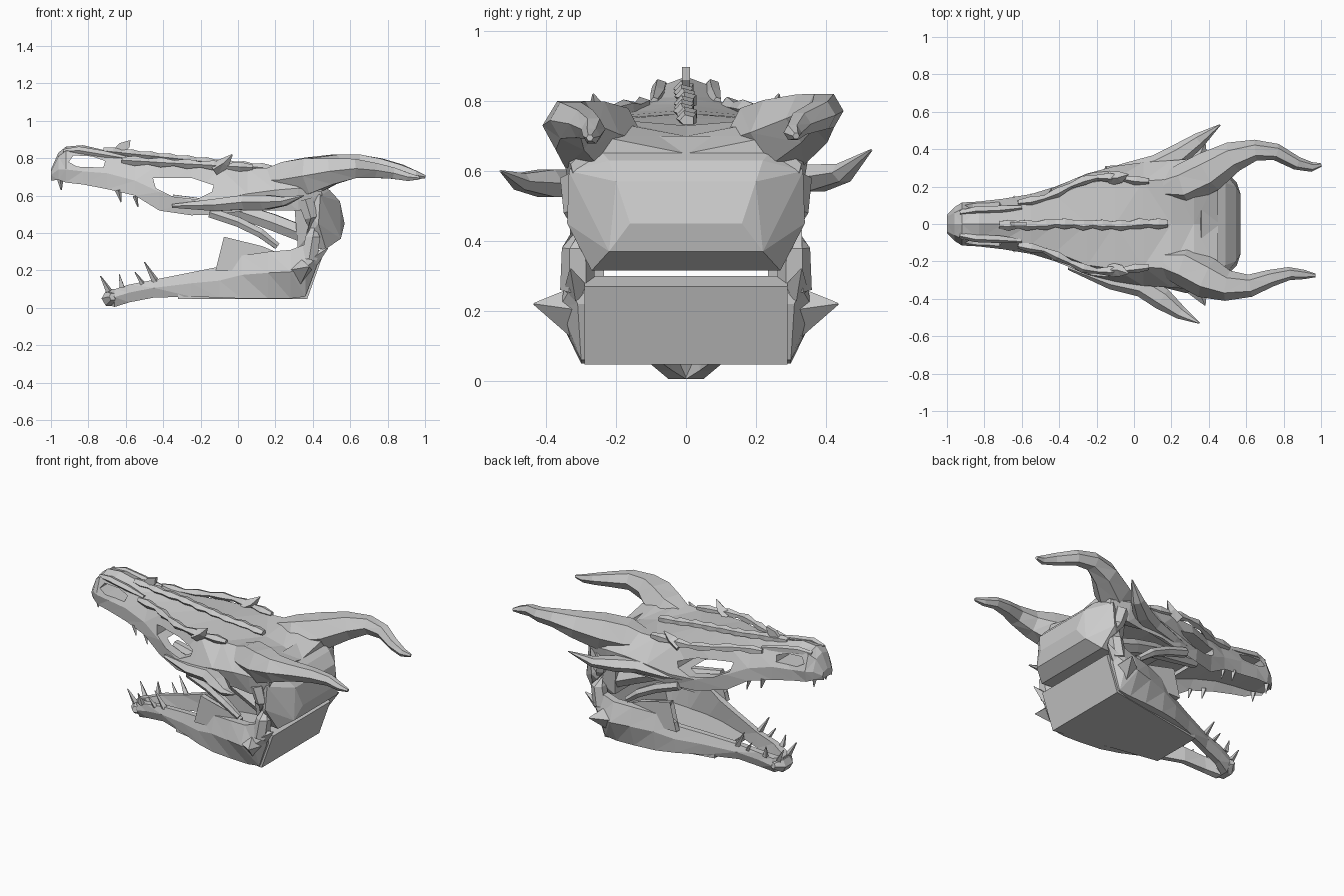
import bpy, bmesh, math, random
from mathutils import Vector

random.seed(4)


def finish(name, bm):
    bmesh.ops.triangulate(bm, faces=[f for f in bm.faces if len(f.verts) > 3])
    bmesh.ops.recalc_face_normals(bm, faces=bm.faces)
    me = bpy.data.meshes.new(name)
    bm.to_mesh(me)
    bm.free()
    ob = bpy.data.objects.new(name, me)
    bpy.context.collection.objects.link(ob)
    return ob


def loft(name, rings):
    bm = bmesh.new()
    vs = [[bm.verts.new(p) for p in r] for r in rings]
    n = len(vs[0])
    for a, b in zip(vs, vs[1:]):
        for i in range(n):
            j = (i + 1) % n
            bm.faces.new((a[i], a[j], b[j], b[i]))
    bm.faces.new(vs[0])
    bm.faces.new(vs[-1])
    return finish(name, bm)


def tube(name, path, sides=6, flat=1.0):
    """path: (x, y, z, radius); flat scales the vertical radius"""
    pts = [Vector(p[:3]) for p in path]
    rings = []
    for i, p in enumerate(path):
        d = (pts[min(i + 1, len(pts) - 1)] - pts[max(i - 1, 0)]).normalized()
        s = d.cross(Vector((0, 0, 1)))
        if s.length < 0.05:
            s = Vector((0, 1, 0))
        s.normalize()
        u = s.cross(d)
        angs = [2 * math.pi * k / sides for k in range(sides)]
        rings.append([pts[i] + p[3] * (s * math.cos(a) + u * flat * math.sin(a)) for a in angs])
    return loft(name, rings)


def both(name, path, **kw):
    for s, side in ((1, "left"), (-1, "right")):
        tube(f"{name}_{side}", [(x, s * y, z, r) for x, y, z, r in path], **kw)


def spike(name, base, tip, r):
    both(name, [(*base, r), (*tip, 0.003)], sides=4)


def prism(name, prof, y0, y1):
    return loft(name, [[(x, y, z) for x, z in prof] for y in (y0, y1)])


# Upper skull: x, roof z, brow y/z, cheek y/z, lip y/z, palate z
skull_rows = [
    (-1.0, .74, .04, .73, .05, .71, .04, .68, .69),
    (-.96, .83, .06, .81, .09, .74, .08, .685, .70),
    (-.92, .862, .08, .84, .115, .74, .10, .67, .70),
    (-.83, .87, .08, .84, .12, .73, .115, .66, .70),
    (-.70, .84, .09, .81, .135, .72, .13, .635, .69),
    (-.55, .81, .11, .79, .16, .68, .16, .60, .66),
    (-.42, .79, .15, .77, .20, .62, .19, .52, .62),
    (-.25, .775, .22, .755, .27, .57, .26, .495, .60),
    (-.10, .765, .24, .75, .31, .58, .29, .50, .60),
    (.05, .75, .23, .745, .33, .61, .31, .52, .60),
    (.20, .73, .24, .75, .34, .63, .31, .52, .58),
    (.32, .70, .27, .75, .35, .64, .33, .52, .54),
    (.45, .65, .25, .70, .33, .62, .31, .54, .54)]
rings = []
for x, zt, wb, zb, wc, zc, wd, zd, zp in skull_rows:
    half = [(wb, zb), (wc, zc), (wd, zd), (wd * .75, zp)]
    ring = [(0, zt)] + half + [(0, zp)] + [(-y, z) for y, z in reversed(half)]
    rings.append([(x, y, z) for y, z in ring])
skull = loft("upper_skull", rings)

# Eye and nostril openings
eye = prism("eye_cutter", [(-.455, .695), (-.44, .64), (-.35, .595), (-.22, .58), (-.14, .62),
                           (-.13, .655), (-.25, .695)], -.7, .7)
nose = prism("nose_cutter", [(-.905, .78), (-.86, .755), (-.72, .75), (-.71, .785),
                             (-.78, .81), (-.88, .815)], -.5, .5)
for cutter in (eye, nose):
    cutter.hide_render = True
    m = skull.modifiers.new("hole", "BOOLEAN")
    m.operation, m.solver, m.object = "DIFFERENCE", "EXACT", cutter
    bpy.context.view_layer.objects.active = skull
    bpy.ops.object.modifier_apply(modifier=m.name)
    bpy.data.objects.remove(cutter)

# Braincase
bm = bmesh.new()
for x, y, z in [(.47, .27, .315), (.55, .22, .37), (.57, .16, .45), (.545, .20, .57), (.49, .22, .63),
                (.36, .10, .69), (.36, .28, .70), (.44, .335, .60), (.43, .34, .45), (.32, .26, .32),
                (.30, .28, .56)]:
    bm.verts.new((x, y, z))
    bm.verts.new((x, -y, z))
bmesh.ops.convex_hull(bm, input=bm.verts)
finish("braincase", bm)

# Horns, slightly uneven
tube("horn_left", [(.10, .19, .68, .05), (.26, .21, .685, .11), (.40, .28, .71, .11), (.53, .36, .75, .082),
                   (.65, .395, .772, .056), (.76, .385, .76, .045), (.87, .325, .735, .036),
                   (.95, .305, .71, .026), (1.0, .315, .70, .01)])
tube("horn_right", [(.10, -.19, .68, .05), (.26, -.22, .685, .11), (.39, -.29, .705, .11), (.50, -.33, .73, .082),
                    (.62, -.33, .745, .06), (.73, -.29, .735, .046), (.83, -.265, .72, .035),
                    (.91, -.27, .70, .025), (.97, -.275, .695, .01)])

# Cheek blades
tube("cheek_blade_left", [(-.32, .22, .545, .015), (-.05, .28, .56, .045), (.12, .31, .58, .06),
                          (.24, .37, .58, .06), (.35, .45, .595, .04), (.46, .53, .66, .004)], flat=.75)
tube("cheek_blade_right", [(-.35, -.23, .545, .015), (-.12, -.30, .55, .05), (.04, -.33, .565, .06),
                           (.15, -.40, .565, .06), (.25, -.475, .57, .036), (.35, -.53, .60, .004)], flat=.75)

# Cheek struts and inner palate bars
both("cheek_strut", [(-.15, .28, .51, .03), (0, .29, .46, .03), (.12, .30, .40, .028), (.21, .29, .33, .02)])
both("palate_bar", [(-.35, .13, .58, .03), (0, .17, .52, .045), (.18, .20, .46, .05), (.36, .22, .39, .05)])
both("jaw_hinge", [(.36, .31, .58, .05), (.39, .31, .48, .04), (.40, .31, .38, .045), (.38, .31, .26, .05)])

# Knobbly ridge along the crown
ridge = []
for i in range(19):
    x = -.72 + i * .05
    z = .84 - .10 * (x + .72) / .94
    ridge.append((x, random.uniform(-.006, .006), z, .022 + .010 * (i % 2)))
tube("crown_ridge", ridge, sides=5, flat=.8)
prism("nose_horn", [(-.74, .84), (-.66, .852), (-.635, .88), (-.575, .897), (-.58, .86), (-.615, .82), (-.7, .80)],
      -.011, .011)
both("nose_crest", [(-.93, .06, .835, .015), (-.85, .075, .842, .022), (-.72, .08, .82, .022), (-.6, .09, .80, .012)],
     sides=5)

# Brow ridges and spikes
brow = [(-.62 + .07 * i, (.115, .125, .14, .17, .205, .235, .25, .25, .245, .235, .23)[i],
         .79 - .004 * i, .016 + .012 * (i % 2)) for i in range(11)]
both("brow_ridge", brow, sides=5)
both("brow_spike", [(-.13, .245, .74, .04), (-.07, .25, .775, .03), (-.03, .265, .82, .003)], sides=4)

# Lower jaw halves: x, top y/z, bulge y, bottom y/z, thickness
jaw_rows = [
    (-.70, .02, .10, .035, .02, .02, .04),
    (-.66, .07, .10, .08, .05, .005, .05),
    (-.58, .095, .125, .10, .08, .03, .04),
    (-.45, .115, .15, .13, .11, .055, .035),
    (-.25, .18, .19, .20, .19, .06, .035),
    (-.10, .235, .22, .26, .25, .055, .04),
    (.02, .27, .28, .30, .28, .05, .045),
    (.16, .31, .30, .34, .295, .05, .05),
    (.28, .33, .31, .37, .30, .05, .05),
    (.36, .33, .34, .36, .30, .06, .045),
    (.42, .32, .30, .33, .31, .22, .03)]
for s, side in ((1, "left"), (-1, "right")):
    loft(f"lower_jaw_{side}", [[(x, s * y, z) for y, z in (
        (yt - t, zt), (yt, zt), (yb, zo + (zt - zo) * .55), (yo, zo), (yo - t, zo))]
        for x, yt, zt, yb, yo, zo, t in jaw_rows])
    prism(f"jaw_crest_{side}", [(-.12, .20), (-.10, .25), (-.03, .28), (-.075, .38), (.02, .35),
                                (.13, .33), (.20, .30), (.2, .2)], s * .235, s * .27)
tube("chin", [(-.67, -.08, .06, .02), (-.685, -.03, .05, .045), (-.685, .03, .05, .045),
              (-.67, .08, .06, .02)])
spike("jaw_spike", (.33, .32, .20), (.38, .435, .22), .075)
spike("jaw_back_spike", (.40, .31, .26), (.48, .33, .32), .04)

# Teeth
for i, (x, y, z, tx, tz, r) in enumerate([
        (-.69, .05, .09, -.735, .17, .018), (-.62, .085, .11, -.635, .18, .018),
        (-.44, .11, .14, -.50, .245, .02), (-.51, .105, .13, -.55, .19, .014)]):
    spike(f"lower_tooth_{i}", (x, y, z), (tx, y + .015, tz), r)
for i, (x, y, z, tx, tz, r) in enumerate([
        (-.95, .06, .69, -.945, .63, .018), (-.64, .135, .63, -.625, .565, .018),
        (-.55, .15, .60, -.535, .54, .014)]):
    spike(f"upper_tooth_{i}", (x, y, z), (tx, y, tz), r)

# Mounting bracket under and behind the jaw, floor tapering to the front
mount = prism("mount", [(-.32, .047), (.37, .047), (.45, .27), (.38, .30), (.31, .085), (-.32, .085)], -.29, .29)
for v in mount.data.vertices:
    if v.co.x < -.3:
        v.co.y *= .58
